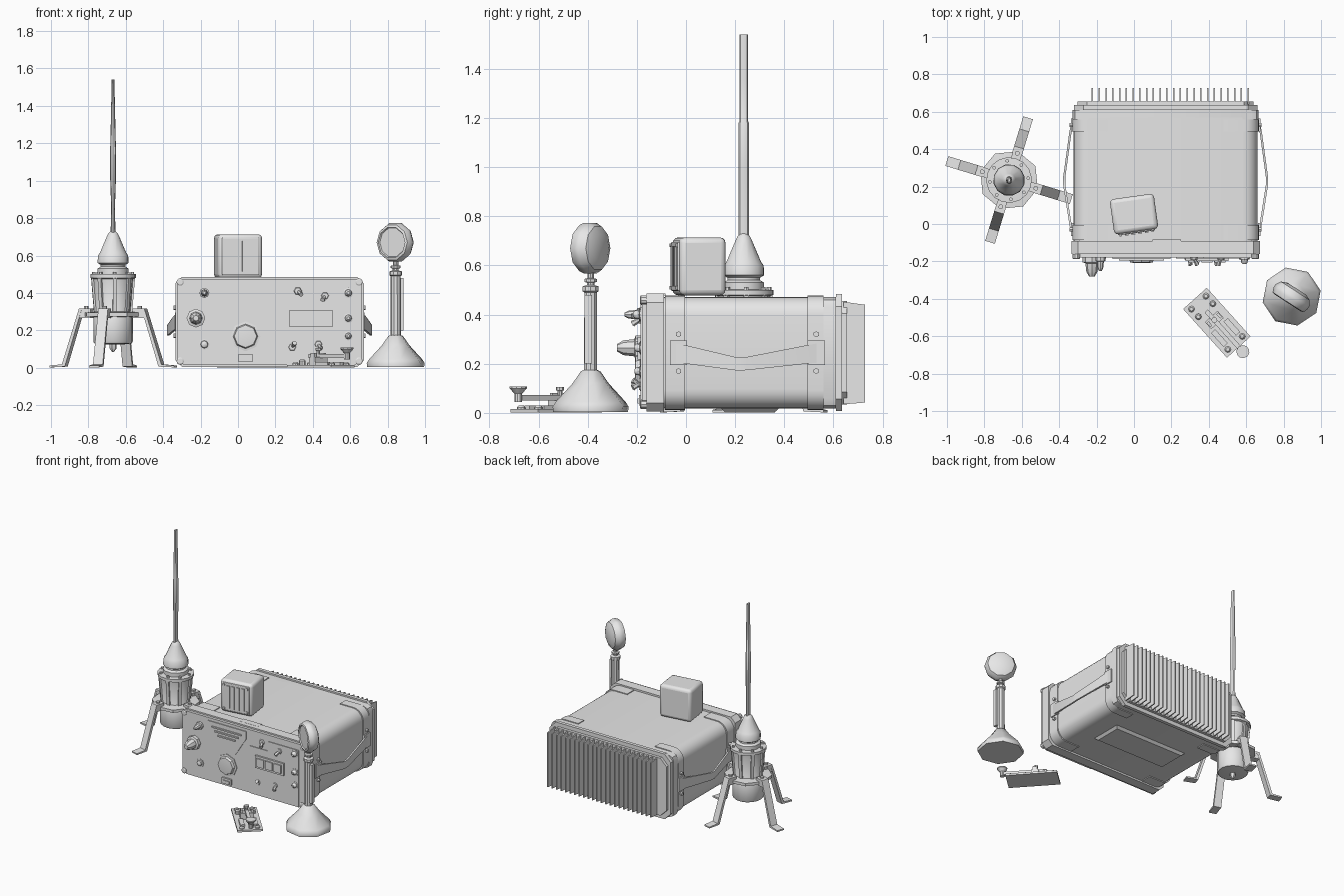
import bpy, bmesh, math
from mathutils import Matrix, Vector

grey = bpy.data.materials.new("plain grey")
grey.diffuse_color = (0.8, 0.8, 0.8, 1)
CX, CZ = 0.169, 0.245          # centre line of the case
FRONT = -0.18                  # front panel plane
ID = Matrix()


def finish(name, bm, mat=ID, angle=35, bevel=0):
    bmesh.ops.transform(bm, matrix=mat, verts=bm.verts)
    bmesh.ops.recalc_face_normals(bm, faces=bm.faces)
    me = bpy.data.meshes.new(name)
    bm.to_mesh(me)
    bm.free()
    ob = bpy.data.objects.new(name, me)
    bpy.context.collection.objects.link(ob)
    me.materials.append(grey)
    if bevel:
        m = ob.modifiers.new("bevel", 'BEVEL')
        m.width, m.segments = bevel, 3
    bpy.ops.object.select_all(action='DESELECT')
    ob.select_set(True)
    bpy.context.view_layer.objects.active = ob
    bpy.ops.object.shade_smooth_by_angle(angle=math.radians(angle))
    return ob


def loft(name, rings, mat=ID, angle=35):
    bm = bmesh.new()
    vs = [[bm.verts.new(p) for p in r] for r in rings]
    n = len(vs[0])
    for a, b in zip(vs, vs[1:]):
        for i in range(n):
            bm.faces.new((a[i], a[(i + 1) % n], b[(i + 1) % n], b[i]))
    bm.faces.new(vs[0])
    bm.faces.new(vs[-1])
    return finish(name, bm, mat, angle)


def lathe(name, prof, mat=ID, n=16, angle=35, turn=0.0, squash=1.0):
    return loft(name, [[(r * math.cos(turn + k * math.tau / n),
                         r * squash * math.sin(turn + k * math.tau / n), h)
                        for k in range(n)] for r, h in prof], mat, angle)


def box(name, c, s, mat=ID, bevel=0):
    bm = bmesh.new()
    bmesh.ops.create_cube(bm, size=1, matrix=Matrix.Translation(c) @ Matrix.Diagonal((*s, 1)))
    return finish(name, bm, mat, 35, bevel)


def prism_y(name, pts, y0, y1):
    return loft(name, [[(x, y, z) for x, z in pts] for y in (y0, y1)])


def round_rect(hx, hz, r, seg):
    pts = []
    for q, (sx, sz) in enumerate(((1, 1), (-1, 1), (-1, -1), (1, -1))):
        for k in range(seg + 1):
            a = (q + k / seg) * math.pi / 2
            pts.append((CX + sx * (hx - r) + r * math.cos(a), CZ + sz * (hz - r) + r * math.sin(a)))
    return pts


def place(x, y, z=0, rot=0):
    return Matrix.Translation((x, y, z)) @ Matrix.Rotation(math.radians(rot), 4, 'Z')


def on_panel(x, z):            # local z points out of the front panel
    return Matrix.Translation((x, FRONT, z)) @ Matrix.Rotation(math.pi / 2, 4, 'X')


# --- case ---
prism_y("case_body", round_rect(0.492, 0.227, 0.08, 6), -0.1, 0.57)
prism_y("front_flange", round_rect(0.504, 0.24, 0.035, 1), -0.16, -0.09)
prism_y("front_panel", round_rect(0.494, 0.23, 0.035, 1), FRONT, -0.155)
prism_y("back_flange", round_rect(0.497, 0.227, 0.04, 2), 0.56, 0.61)
prism_y("back_plate", round_rect(0.49, 0.238, 0.05, 1), 0.61, 0.635)
prism_y("heat_sink_base", round_rect(0.47, 0.21, 0.05, 1), 0.635, 0.655)
loft("case_foot", [[(CX + sx * (0.3 - d), 0.26 + sy * (0.12 - d), z) for sx, sy in
                    ((1, 1), (-1, 1), (-1, -1), (1, -1))] for z, d in ((0.002, 0.02), (0.02, 0))])

# cooling fins
for i in range(24):
    x = -0.222 + i * 0.0362
    loft("cooling_fin", [[(x + dx, y, z) for y, z in
                          ((0.64, 0.035), (0.728, 0.042), (0.728, 0.44), (0.64, 0.452))]
                         for dx in (-0.004, 0.004)])

# corner clamps, side lugs and carrying handles
for s in (-1, 1):
    for y0, y1 in ((-0.085, -0.005), (0.495, 0.56)):
        arc = [p for p in round_rect(0.499, 0.233, 0.08, 6) if s * (p[0] - CX) > 0.3]
        arc.sort(key=lambda p: p[1])
        inner = [(CX + s * 0.31, CZ + 0.233), (CX + s * 0.31, CZ - 0.233)]
        prism_y("corner_clamp", arc + inner, y0, y1)
    for y in (-0.03, 0.53):
        box("handle_lug", (CX + s * 0.5, y, 0.245), (0.014, 0.07, 0.1))
        for z in (0.17, 0.32):
            lathe("lug_bolt", ((0.012, 0), (0.012, 0.016)), Matrix.Translation((CX + s * 0.497, y, z))
                  @ Matrix.Rotation(s * math.pi / 2, 4, 'Y'), 6)
    rings = []
    for y, out, z0, z1 in ((-0.06, 0.503, 0.205, 0.285), (0.0, 0.515, 0.2, 0.275),
                           (0.21, 0.548, 0.172, 0.225), (0.25, 0.548, 0.174, 0.228),
                           (0.49, 0.515, 0.2, 0.275), (0.55, 0.503, 0.205, 0.285)):
        rings.append([(CX + s * (out - 0.012), y, z0), (CX + s * out, y, z0),
                      (CX + s * out, y, z1), (CX + s * (out - 0.012), y, z1)])
    loft("carry_handle", rings)
    for z in (0.035, 0.458):
        lathe("panel_screw", ((0.02, -0.02), (0.02, 0.004), (0.014, 0.008)),
              on_panel(CX + s * 0.478, z), 10)
box("top_label_plate", (0.175, -0.105, 0.482), (0.15, 0.045, 0.008))

# --- front panel fittings ---
prism_y("speaker_plate", ((-0.115, 0.455), (0.195, 0.455), (0.195, 0.4), (0.11, 0.265),
                          (-0.03, 0.265), (-0.115, 0.4)), FRONT - 0.006, FRONT)
for k in range(3):
    box("speaker_slot_bar", (0.04, FRONT - 0.008, 0.42 - k * 0.027), (0.24 - k * 0.05, 0.012, 0.01))
prism_y("control_plate", ((0.225, 0.015), (0.62, 0.015), (0.62, 0.43), (0.37, 0.43),
                          (0.37, 0.36), (0.225, 0.36)), FRONT - 0.005, FRONT)
box("display_frame", (0.39, FRONT - 0.008, 0.263), (0.23, 0.02, 0.09))
for k in (-1, 0, 1):
    box("display_cell", (0.39 + k * 0.07, FRONT - 0.02, 0.263), (0.058, 0.012, 0.06))
box("lower_socket", (0.04, FRONT - 0.005, 0.052), (0.075, 0.014, 0.042))
box("lower_socket_cover", (0.04, FRONT - 0.013, 0.048), (0.055, 0.01, 0.02))
lathe("tuning_dial", ((0.08, 0), (0.08, 0.006), (0.066, 0.008), (0.06, 0.026), (0.04, 0.028)),
      on_panel(0.04, 0.168), 8)
for x, z, r, d in ((-0.225, 0.265, 0.05, 0.1), (-0.18, 0.4, 0.027, 0.07), (-0.18, 0.125, 0.03, 0.02),
                   (0.59, 0.4, 0.028, 0.035), (0.59, 0.265, 0.027, 0.03), (0.59, 0.17, 0.025, 0.03)):
    lathe("panel_knob", ((r, 0), (r, d * 0.25), (r * 0.7, d * 0.3), (r * 0.6, d * 0.75),
                         (r * 0.3, d)), on_panel(x, z), 8)
for x, z, a in ((0.32, 0.41, 45), (0.465, 0.385, -30), (0.29, 0.11, 150), (0.43, 0.125, 30)):
    m = on_panel(x, z)
    lathe("switch_collar", ((0.022, 0), (0.018, 0.012)), m, 6)
    lathe("switch_lever", ((0.007, 0), (0.013, 0.045)),
          m @ Matrix.Rotation(math.radians(a), 4, 'Z') @ Matrix.Rotation(0.6, 4, 'X'), 6)

# --- loudspeaker box on top ---
sp = place(0.0, 0.053, 0.596, 8)
box("speaker_box", (0, 0, 0), (0.238, 0.19, 0.235), sp, 0.022)
box("speaker_face", (0, -0.095, 0), (0.2, 0.012, 0.2), sp, 0.005)
for k in range(4):
    box("speaker_grille_bar", (-0.054 + k * 0.036, -0.102, 0), (0.02, 0.012, 0.165), sp)
for sx in (-1, 1):
    for sz in (-1, 1):
        box("speaker_screw", (sx * 0.086, -0.102, sz * 0.086), (0.014, 0.012, 0.014), sp)

# --- antenna on a four-legged stand ---
an = place(-0.668, 0.235, 0, 73)
lathe("antenna_barrel", ((0.06, 0.125), (0.1, 0.13), (0.106, 0.14), (0.106, 0.28), (0.094, 0.3),
                         (0.108, 0.475), (0.122, 0.48), (0.122, 0.5), (0.085, 0.502)), an, 16)
lathe("antenna_collar", ((0.085, 0.49), (0.085, 0.53), (0.068, 0.54), (0.068, 0.55), (0.085, 0.56),
                         (0.083, 0.6), (0.072, 0.615), (0.035, 0.7), (0.025, 0.72), (0.012, 0.73)),
      an, 12)
lathe("leg_ring", ((0.1, 0.272), (0.16, 0.275), (0.16, 0.295), (0.1, 0.3)), an, 8)
lathe("barrel_pin", ((0.006, 0.085), (0.02, 0.105), (0.02, 0.13)), an, 6)
for k in range(8):
    m = an @ Matrix.Rotation((k + 0.5) * math.tau / 8, 4, 'Z')
    loft("barrel_rib", [[(r0, -0.011, z), (r1, -0.011, z), (r1, 0.011, z), (r0, 0.011, z)]
                        for z, r0, r1 in ((0.3, 0.08, 0.102), (0.48, 0.09, 0.117))], m)
    lathe("flange_bolt", ((0.01, 0.495), (0.01, 0.512)), m @ Matrix.Translation((0.103, 0, 0)), 6)
for k in range(4):
    m = an @ Matrix.Rotation(k * math.pi / 2, 4, 'Z')
    box("leg_bracket", (0.15, 0, 0.292), (0.065, 0.05, 0.05), m)
    lathe("leg_pivot", ((0.013, 0.3), (0.013, 0.33)), m @ Matrix.Translation((0.15, 0, 0)), 8)
    loft("stand_leg", [[(r + dr, y, z + dz) for y, dr, dz in
                        ((-0.027, 0, 0), (0.027, 0, 0), (0.027, tr, tz), (-0.027, tr, tz))]
                       for r, z, tr, tz in ((0.14, 0.305, 0, 0.013), (0.17, 0.305, 0.012, 0.013),
                                            (0.262, 0.006, 0.016, 0.012), (0.348, 0.002, 0, 0.01))], m)
# flattened whip rod, widest in the middle
loft("antenna_rod", [[(rx * math.cos(k * math.tau / 8), ry * math.sin(k * math.tau / 8), z)
                      for k in range(8)] for z, rx, ry in
                     ((0.69, 0.014, 0.022), (0.85, 0.01, 0.022), (1.0, 0.015, 0.022),
                      (1.18, 0.017, 0.022), (1.185, 0.015, 0.018), (1.36, 0.011, 0.018),
                      (1.54, 0.007, 0.018))], place(-0.668, 0.235))

# --- lamp on a weighted stand ---
lamp = place(0.843, -0.388)
lathe("lamp_base", ((0.155, 0.003), (0.158, 0.025), (0.145, 0.045), (0.075, 0.12), (0.04, 0.17),
                    (0.025, 0.175)), lamp, 8, 50, 0.2)
lathe("lamp_post", ((0.028, 0.16), (0.027, 0.49), (0.034, 0.495), (0.034, 0.515), (0.016, 0.52),
                    (0.016, 0.53), (0.027, 0.533), (0.027, 0.545), (0.014, 0.548), (0.014, 0.58)),
      lamp, 10)
box("lamp_clip", (0.034, -0.01, 0.34), (0.018, 0.03, 0.28), lamp)
head = place(0.843, -0.388, 0.67, -33) @ Matrix.Rotation(math.pi / 2, 4, 'X')
lathe("lamp_head", ((0.06, -0.05), (0.092, -0.036), (0.108, -0.008), (0.108, 0.012),
                    (0.098, 0.036), (0.085, 0.04), (0.08, 0.032)), head, 10)

# --- telegraph key on a base plate ---
key = place(0.443, -0.528, 0, -48)
box("key_base", (0, 0, 0.008), (0.35, 0.17, 0.014), key)
box("key_lever", (0.06, 0, 0.062), (0.29, 0.024, 0.022), key)
box("key_yoke", (-0.02, 0, 0.035), (0.05, 0.09, 0.045), key)
lathe("key_knob", ((0.016, 0.045), (0.016, 0.078), (0.022, 0.085), (0.035, 0.1), (0.035, 0.108)),
      key @ Matrix.Translation((0.208, 0, 0)), 10)
lathe("key_adjuster", ((0.01, 0.06), (0.01, 0.09), (0.016, 0.092), (0.016, 0.106)),
      key @ Matrix.Translation((-0.02, 0, 0)), 8)
for sy in (-1, 1):
    box("key_pivot_block", (-0.02, sy * 0.035, 0.05), (0.03, 0.014, 0.06), key)
    box("key_side_rail", (0.07, sy * 0.045, 0.02), (0.1, 0.03, 0.02), key)
    for u, h in ((-0.145, 0.03), (-0.09, 0.045), (0.145, 0.03)):
        lathe("key_terminal", ((0.017, 0.012), (0.017, h - 0.008), (0.01, h)),
              key @ Matrix.Translation((u, sy * 0.052, 0)), 8)
